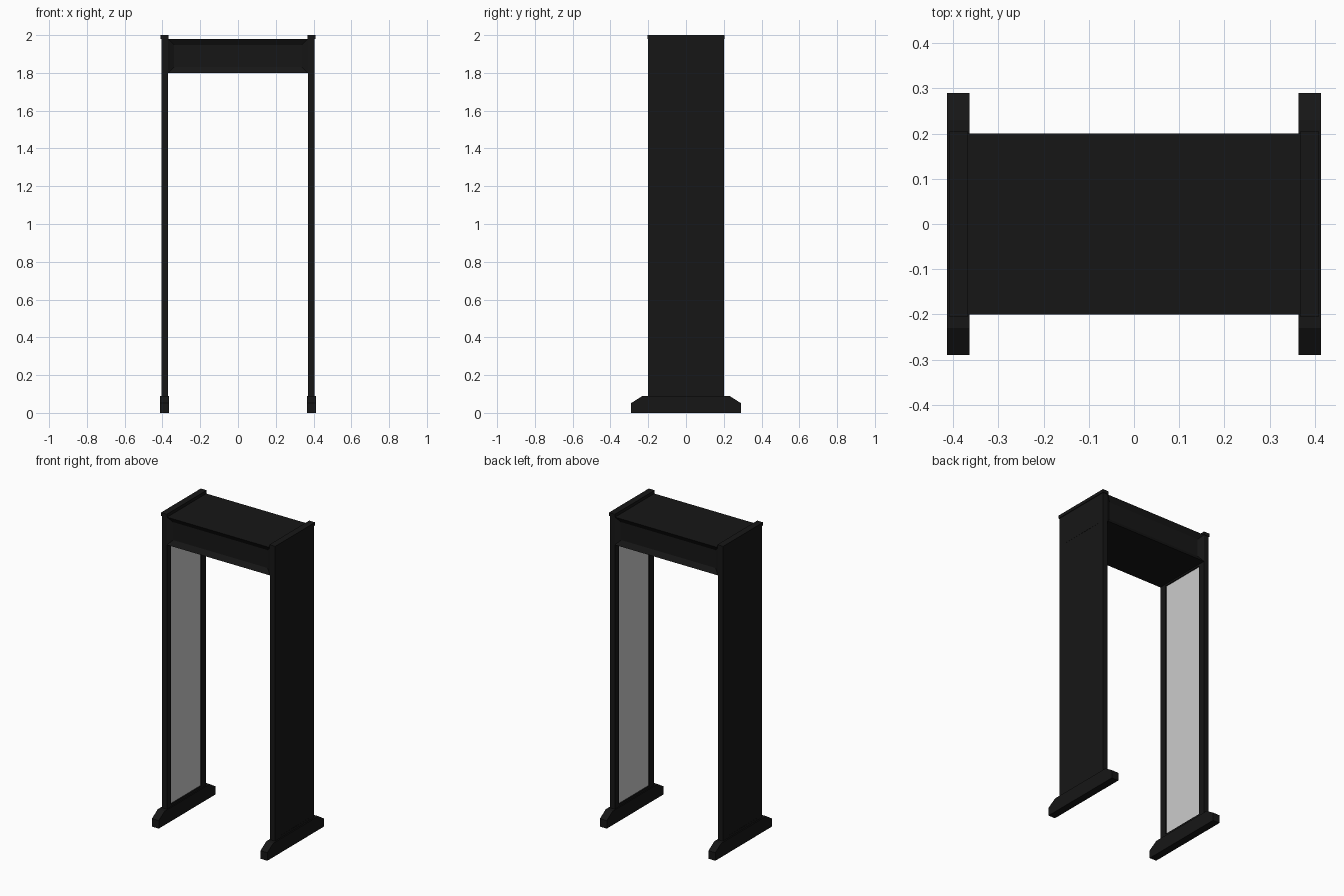
import bpy, bmesh
from mathutils import Vector

if "Cube" in bpy.data.objects:
    bpy.data.objects.remove(bpy.data.objects["Cube"])


def material(name, v):
    m = bpy.data.materials.new(name)
    m.diffuse_color = (v, v, v, 1)
    m.use_nodes = True
    m.node_tree.nodes["Principled BSDF"].inputs["Base Color"].default_value = m.diffuse_color
    return m


BLACK = material("black_plastic", 0.008)
GREY = material("grey_panel", 0.6)


def finish(name, bm, mat, mirror):
    bmesh.ops.recalc_face_normals(bm, faces=bm.faces)
    mesh = bpy.data.meshes.new(name)
    bm.to_mesh(mesh)
    bm.free()
    mesh.materials.append(mat)
    obj = bpy.data.objects.new(name, mesh)
    bpy.context.collection.objects.link(obj)
    if mirror:
        obj.modifiers.new("mirror_x", 'MIRROR')
    return obj


def box(name, lo, hi, mat=BLACK, mirror=False, recess=(), rim=0.0, depth=0.0):
    """Box between two corners; faces along the recess directions are inset and pushed in."""
    lo, hi = Vector(lo), Vector(hi)
    bm = bmesh.new()
    bmesh.ops.create_cube(bm, size=1)
    for v in bm.verts:
        v.co = (lo + hi) / 2 + v.co * (hi - lo)
    bm.normal_update()
    for d in recess:
        face = max(bm.faces, key=lambda f: f.normal.dot(Vector(d)) * f.calc_area())
        bmesh.ops.inset_region(bm, faces=[face], thickness=rim, use_even_offset=True)
        for v in face.verts:
            v.co -= Vector(d) * depth
        bm.normal_update()
    return finish(name, bm, mat, mirror)


# Feet: chamfered profile in the yz plane, extruded across x
half = [(0.29, 0), (0.29, 0.052), (0.23, 0.09)]
profile = half + [(-y, z) for y, z in reversed(half)]
bm = bmesh.new()
face = bm.faces.new([bm.verts.new((0.364, y, z)) for y, z in profile])
side = bmesh.ops.extrude_face_region(bm, geom=[face])["geom"]
bmesh.ops.translate(bm, vec=(0.049, 0, 0),
                    verts=[g for g in side if isinstance(g, bmesh.types.BMVert)])
finish("feet", bm, BLACK, True)

# Side panels: front and back posts, rails and outer skin around a shallow inner recess
for label, s in (("front", -1), ("back", 1)):
    y0, y1 = sorted((s * 0.155, s * 0.2))
    box(label + "_posts", (0.37, y0, 0.09), (0.405, y1, 1.98), mirror=True)
box("lower_rails", (0.37, -0.155, 0.09), (0.405, 0.155, 0.105), mirror=True)
box("upper_rails", (0.37, -0.155, 1.79), (0.405, 0.155, 1.98), mirror=True)
box("outer_skins", (0.39, -0.155, 0.105), (0.404, 0.155, 1.79), mirror=True)
box("inner_panels", (0.378, -0.155, 0.105), (0.39, 0.155, 1.79), GREY, mirror=True)

# End caps on top of the side panels
box("top_caps", (0.367, -0.204, 1.98), (0.409, 0.204, 2.0), mirror=True)

# Header with recessed front and back displays
box("header", (-0.37, -0.2, 1.8), (0.37, 0.2, 1.98),
    recess=((0, -1, 0), (0, 1, 0)), rim=0.032, depth=0.02)
